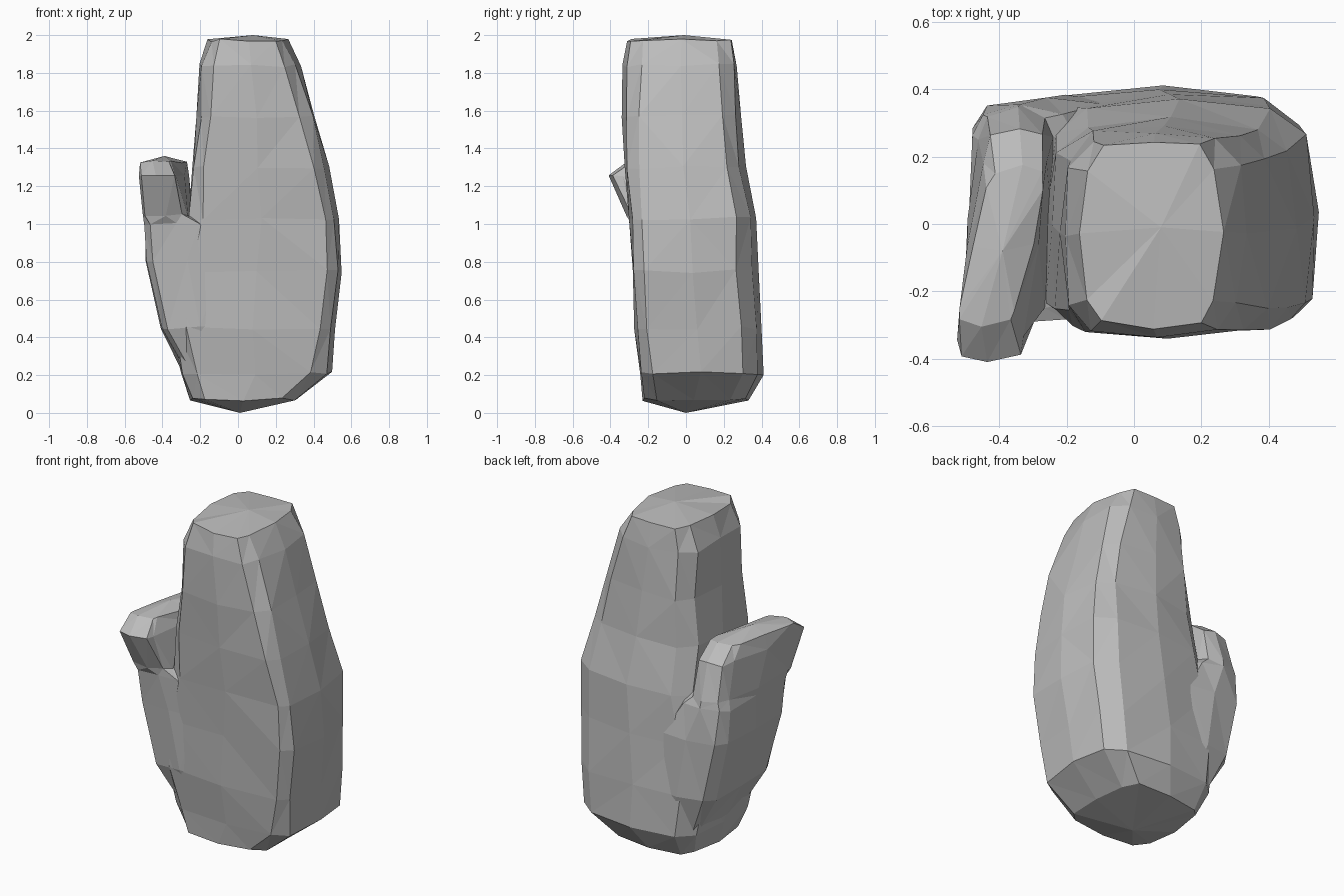
import bpy, bmesh, math, random

random.seed(4)
cube = bpy.data.objects.get("Cube")
if cube:
    bpy.data.objects.remove(cube, do_unlink=True)

stone = bpy.data.materials.new("grey stone")
stone.use_nodes = True
GREY = (0.5, 0.5, 0.5, 1)
stone.diffuse_color = GREY
stone.node_tree.nodes["Principled BSDF"].inputs["Base Color"].default_value = GREY


def squared(v, power):
    return math.copysign(abs(v) ** power, v)


def chunk(name, rings, bottom, top, back_power, rough, sides=12):
    """Loft rings (z, x min, x max, y min, y max, skew, front corner power) into a rock."""
    bm = bmesh.new()
    loops = []
    for z, x0, x1, y0, y1, skew, front_power in rings:
        loop = []
        for i in range(sides):
            a = math.tau * i / sides
            power = front_power if math.sin(a) < 0 else back_power
            u, v = squared(math.cos(a), power), squared(math.sin(a), power)
            if i % (sides // 2) == 0:
                v = 0
            if i % (sides // 2) == sides // 4:
                u = 0
            y = (y0 + y1) / 2 + v * (y1 - y0) / 2
            x = (x0 + x1) / 2 + u * (x1 - x0) / 2 + skew * v
            jit = [random.uniform(-rough, rough) for _ in range(3)]
            loop.append(bm.verts.new((x + jit[0], y + jit[1], z + jit[2])))
        loops.append(loop)
    for low, high in zip(loops, loops[1:]):
        for i in range(sides):
            j = (i + 1) % sides
            bm.faces.new((low[i], low[j], high[j], high[i]))
    for loop, tip in ((loops[0], bottom), (loops[-1], top)):
        centre = bm.verts.new(tip)
        for i in range(sides):
            bm.faces.new((loop[i], loop[(i + 1) % sides], centre))
    bmesh.ops.triangulate(bm, faces=bm.faces[:], quad_method='SHORT_EDGE')
    bmesh.ops.recalc_face_normals(bm, faces=bm.faces[:])
    mesh = bpy.data.meshes.new(name)
    bm.to_mesh(mesh)
    bm.free()
    mesh.materials.append(stone)
    obj = bpy.data.objects.new(name, mesh)
    bpy.context.collection.objects.link(obj)
    return obj


# Tall main pillar
pillar = chunk("rock", [
    (0.07, -0.26, 0.31, -0.23, 0.33, 0, 0.45),
    (0.21, -0.31, 0.49, -0.25, 0.405, 0, 0.4),
    (0.45, -0.36, 0.52, -0.27, 0.39, 0, 0.35),
    (0.75, -0.33, 0.545, -0.29, 0.375, 0, 0.3),
    (1.03, -0.27, 0.535, -0.305, 0.365, 0, 0.3),
    (1.30, -0.25, 0.475, -0.325, 0.31, 0, 0.35),
    (1.57, -0.22, 0.41, -0.34, 0.295, 0, 0.42),
    (1.84, -0.21, 0.33, -0.33, 0.27, 0, 0.5),
    (1.97, -0.16, 0.26, -0.31, 0.25, 0, 0.55),
], (0.01, 0.0, 0.0), (0.08, -0.01, 2.0), back_power=0.55, rough=0.01)

# Side spur that leans out and overhangs at the front
spur = chunk("side_spur", [
    (0.22, -0.29, 0.0, -0.20, 0.33, 0, 0.4),
    (0.45, -0.415, 0.0, -0.26, 0.38, 0, 0.35),
    (0.80, -0.49, -0.04, -0.285, 0.37, 0, 0.3),
    (1.00, -0.495, -0.17, -0.295, 0.35, 0, 0.3),
    (1.05, -0.49, -0.25, -0.31, 0.34, 0.02, 0.3),
    (1.25, -0.49, -0.28, -0.405, 0.28, 0.045, 0.3),
    (1.33, -0.48, -0.30, -0.30, 0.17, 0.055, 0.3),
], (-0.1, 0.04, 0.17), (-0.39, -0.08, 1.36), back_power=0.45, rough=0.008)

# Fuse both into one solid
union = pillar.modifiers.new("fuse", 'BOOLEAN')
union.operation = 'UNION'
union.solver = 'EXACT'
union.object = spur
bpy.context.view_layer.objects.active = pillar
pillar.select_set(True)
bpy.ops.object.modifier_apply(modifier=union.name)
bpy.data.objects.remove(spur, do_unlink=True)
